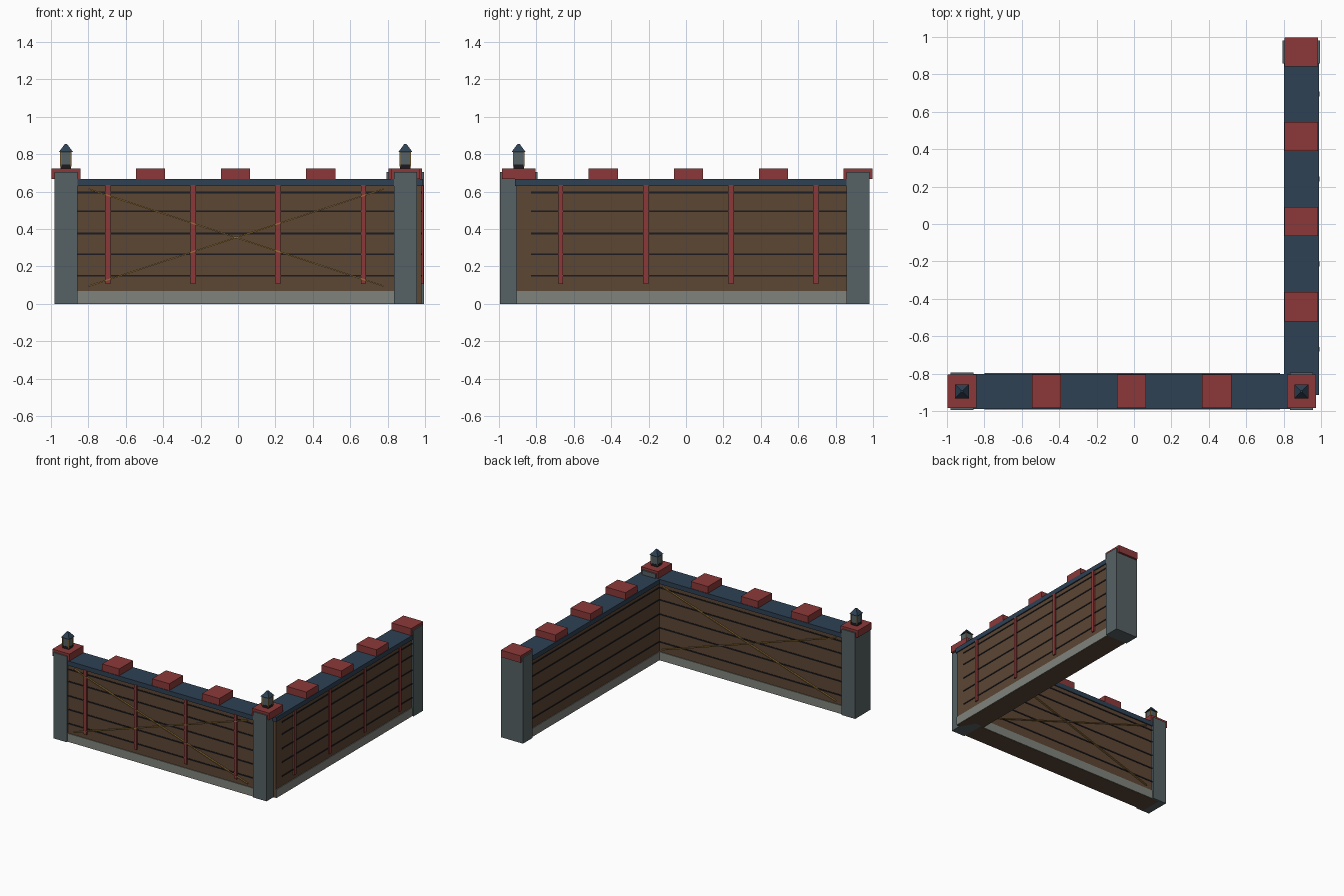
import bpy, math

if "Cube" in bpy.data.objects:
    bpy.data.objects.remove(bpy.data.objects["Cube"])


def material(name, rgb):
    lin = [((c / 255 + 0.055) / 1.055) ** 2.4 for c in rgb] + [1]
    m = bpy.data.materials.new(name)
    m.use_nodes = True
    m.diffuse_color = lin
    m.node_tree.nodes["Principled BSDF"].inputs["Base Color"].default_value = lin
    return m


WOOD = material("brown wood", (92, 70, 52))
SEAM = material("dark seam", (28, 26, 30))
NAVY = material("navy blue", (46, 65, 84))
RED = material("dull red", (140, 57, 57))
POST = material("slate grey", (86, 97, 100))
STONE = material("pale stone", (128, 132, 124))
GOLD = material("old gold", (146, 114, 56))


def box(name, mat, lo, hi):
    """Box between two opposite corners."""
    bpy.ops.mesh.primitive_cube_add(size=1, location=[(a + b) / 2 for a, b in zip(lo, hi)])
    ob = bpy.context.object
    ob.name = name
    ob.scale = [b - a for a, b in zip(lo, hi)]
    ob.data.materials.append(mat)
    return ob


LINE = 0.895      # distance of each wall's middle plane from the centre
SPACING = 0.455   # rhythm of battlements and battens


def build_wall(side, start, end, seam_start, mid):
    """One wall; the front runs along x, the other along y."""
    front = side == "front"

    def part(name, mat, s0, s1, d0, d1, z0, z1):
        # s runs along the wall, d is depth with outside positive
        if front:
            return box(f"{side}_{name}", mat, (s0, -LINE - d1, z0), (s1, -LINE - d0, z1))
        return box(f"{side}_{name}", mat, (LINE + d0, s0, z0), (LINE + d1, s1, z1))

    part("plank_wall", WOOD, start, end, -0.085, 0.085, 0, 0.64)
    part("stone_footing", STONE, start, end, -0.09, 0.09, 0.001, 0.07)
    part("top_rail", NAVY, start - 0.01, end, -0.094, 0.094, 0.63, 0.668)
    for z in (0.15, 0.265, 0.377, 0.495, 0.595):
        part("plank_seam", SEAM, seam_start, end, -0.089, 0.089, z - 0.005, z + 0.005)
    for i in range(4):
        s = mid + (i - 1.5) * SPACING
        part("batten", RED, s - 0.013, s + 0.013, 0.08, 0.096, 0.105, 0.635)
    for i in range(3):
        s = mid + (i - 1) * SPACING
        part("battlement", RED, s - 0.078, s + 0.078, -0.09, 0.09, 0.66, 0.724)


build_wall("front", -0.92, 0.89, -0.9, -0.013)
build_wall("left", -0.905, 0.92, -0.83, 0.013)

# Crossed gold braces passing through the front wall
for sign in (-1, 1):
    brace = box("cross_brace", GOLD, (-0.84, -LINE - 0.098, 0.351), (0.82, -LINE + 0.098, 0.358))
    brace.rotation_euler.y = sign * math.atan2(0.52, 1.58)

# Posts and caps
posts = (("right", -0.92, -LINE, 0.061, 0.1, 0.078, 0.09),
         ("corner", LINE, -LINE, 0.061, 0.1, 0.078, 0.09),
         ("back", LINE, 0.92, 0.1, 0.061, 0.09, 0.078))
for name, x, y, px, py, cx, cy in posts:
    box(name + "_post", POST, (x - px, y - py, 0), (x + px, y + py, 0.705))
    box(name + "_post_cap", RED, (x - cx, y - cy, 0.668), (x + cx, y + cy, 0.725))


def lantern(x, y):
    box("lantern_base", SEAM, (x - 0.028, y - 0.028, 0.72), (x + 0.028, y + 0.028, 0.745))
    box("lantern_body", POST, (x - 0.027, y - 0.027, 0.735), (x + 0.027, y + 0.027, 0.82))
    for sx in (-1, 1):
        for sy in (-1, 1):
            a, b = x + sx * 0.028, y + sy * 0.028
            box("lantern_edge", GOLD, (a - 0.003, b - 0.003, 0.735), (a + 0.003, b + 0.003, 0.815))
    bpy.ops.mesh.primitive_cone_add(vertices=4, radius1=0.052, radius2=0.008, depth=0.042,
                                    location=(x, y, 0.834), rotation=(0, 0, math.pi / 4))
    roof = bpy.context.object
    roof.name = "lantern_roof"
    roof.data.materials.append(NAVY)


lantern(-0.92, -LINE)
lantern(LINE, -LINE)
